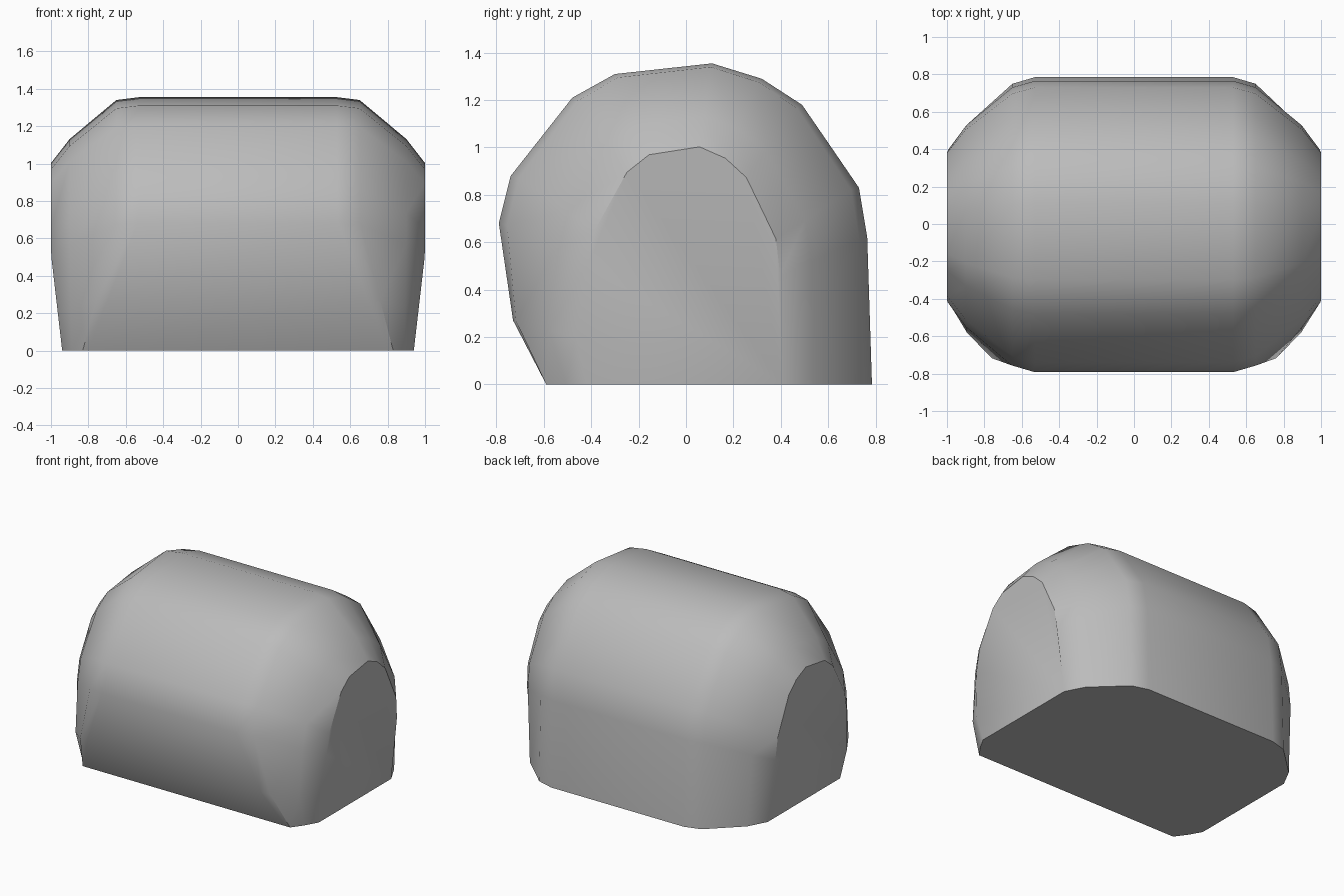
import bpy
import bmesh
import math

cube = bpy.data.objects.get("Cube")
if cube:
    bpy.data.objects.remove(cube, do_unlink=True)

# Side outline (y, z), from the front base over the top to the back base
PROFILE = [(-0.59, 0), (-0.73, 0.27), (-0.79, 0.68), (-0.74, 0.88),
           (-0.48, 1.21), (-0.30, 1.31), (0.11, 1.355), (0.32, 1.29),
           (0.49, 1.18), (0.60, 1.02), (0.73, 0.83), (0.765, 0.62), (0.785, 0)]

# Half-rings: x, depth scale, height scale, front base x, front base depth, back base x
RINGS = [(0.53, 1.0, 1.0, 0.80, 1.0, 0.53),
         (0.65, 0.955, 0.989, 0.83, 1.0, 0.65),
         (0.90, 0.69, 0.835, 0.89, 0.86, 0.87),
         (1.00, 0.52, 0.74, 0.94, 0.71, 0.94)]


def mix(a, b, t):
    return a + (b - a) * t


def add_ring(bm, ring, side):
    """One cross-section whose lower part blends toward the base outline."""
    x, depth, height, front_x, front_depth, back_x = ring
    verts = []
    for y, z in PROFILE:
        low = max(0, 1 - z / 0.7)
        px = mix(x, front_x if y < 0 else back_x, low)
        py = y * (mix(depth, front_depth, low) if y < 0 else depth)
        verts.append(bm.verts.new((side * px, py, z * height)))
    return verts


# Body: loft from one end to the other, closed by end caps and a flat base
bm = bmesh.new()
loops = [add_ring(bm, r, -1) for r in reversed(RINGS)]
loops += [add_ring(bm, r, 1) for r in RINGS]
for a, b in zip(loops, loops[1:]):
    for i in range(len(PROFILE) - 1):
        bm.faces.new((a[i], a[i + 1], b[i + 1], b[i]))
bm.faces.new(loops[0])
bm.faces.new(loops[-1])
bm.faces.new([l[0] for l in loops] + [l[-1] for l in reversed(loops)])
bmesh.ops.recalc_face_normals(bm, faces=bm.faces[:])
mesh = bpy.data.meshes.new("rounded_body")
bm.to_mesh(mesh)
bm.free()
body = bpy.data.objects.new("rounded_body", mesh)
bpy.context.collection.objects.link(body)

# Plain grey material
grey = bpy.data.materials.new("plain_grey")
grey.use_nodes = True
color = (0.5, 0.5, 0.5, 1)
grey.diffuse_color = color
for node in grey.node_tree.nodes:
    if node.type == 'BSDF_PRINCIPLED':
        node.inputs["Base Color"].default_value = color
mesh.materials.append(grey)

# Smooth the rounded shell, keep the base and end caps crisp
bpy.ops.object.select_all(action='DESELECT')
body.select_set(True)
bpy.context.view_layer.objects.active = body
bpy.ops.object.shade_smooth_by_angle(angle=math.radians(36))
